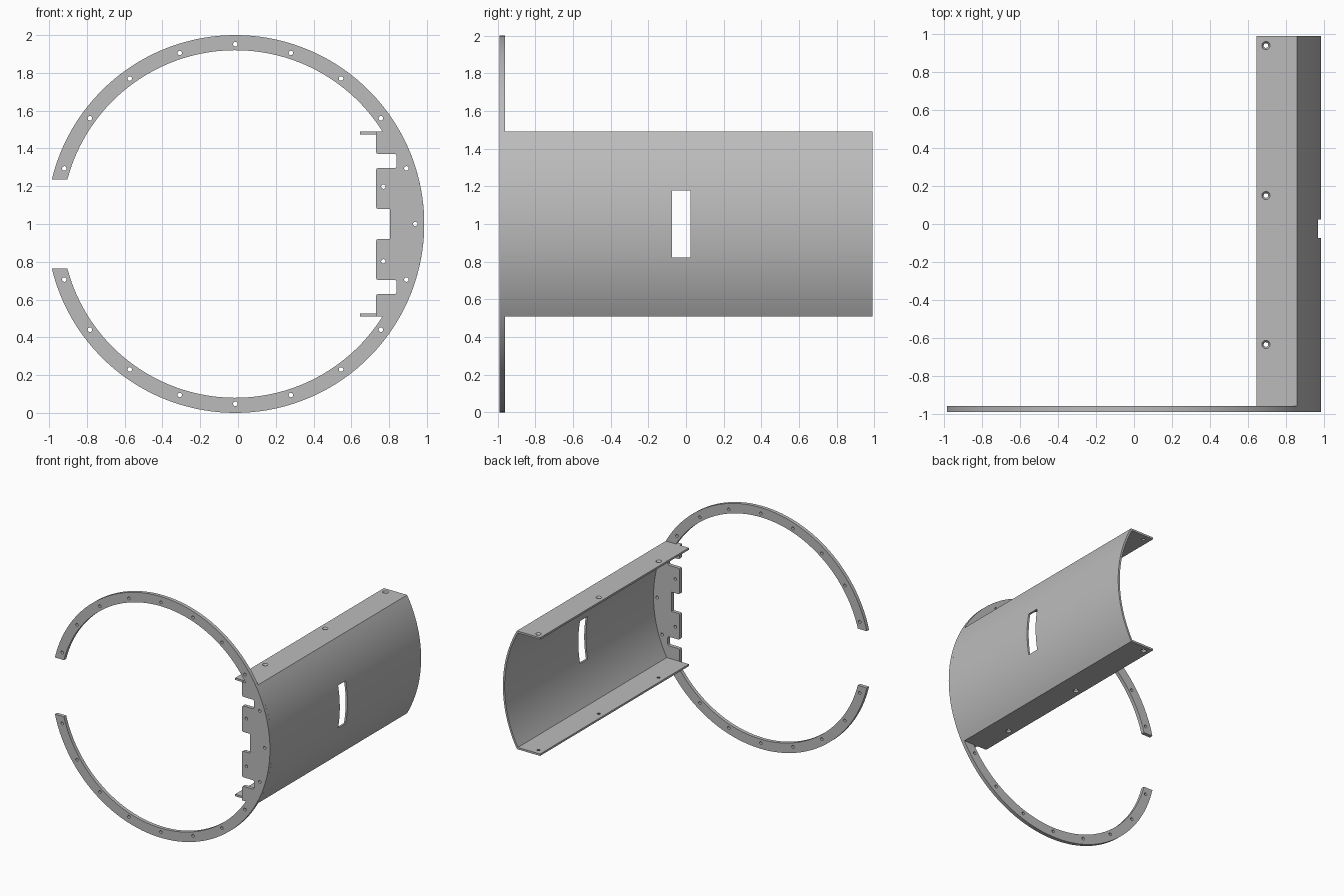
import bpy
import bmesh
from math import asin, cos, sin, pi, radians
from mathutils import Matrix, Vector

cube = bpy.data.objects.get("Cube")
if cube:
    bpy.data.objects.remove(cube, do_unlink=True)

CX, CZ = -0.014, 1.0            # ring centre
INNER, SHEET, EDGE = 0.92, 0.016, 0.49
FRONT, BACK, PLATE = -0.99, 0.99, 0.03

metal = bpy.data.materials.new("grey metal")
metal.use_nodes = True
grey = (0.5, 0.5, 0.5, 1)
metal.diffuse_color = grey
metal.node_tree.nodes["Principled BSDF"].inputs["Base Color"].default_value = grey


def arc(radius, start, end, steps, cx=CX, cz=CZ):
    angles = [start + (end - start) * i / steps for i in range(steps + 1)]
    return [(cx + radius * cos(a), cz + radius * sin(a)) for a in angles]


def circle(cx, cz, radius=0.012):
    return arc(radius, 0, 2 * pi, 16, cx, cz)[:-1]


def rounded(corners, radius):
    """Round every corner of an open path except its two ends."""
    pts = [Vector(c) for c in corners]
    path = [pts[0]]
    for a, p, b in zip(pts, pts[1:], pts[2:]):
        start = p + (a - p).normalized() * radius
        end = p + (b - p).normalized() * radius
        for i in range(5):
            t = i / 4
            path.append(start * (1 - t) ** 2 + p * 2 * t * (1 - t) + end * t * t)
    return [tuple(p) for p in path + [pts[-1]]]


def extrude_profile(name, outlines, y0, y1):
    """Fill outlines in the XZ plane (inner ones are holes), extrude along Y."""
    curve = bpy.data.curves.new(name, 'CURVE')
    curve.dimensions = '2D'
    curve.fill_mode = 'BOTH'
    curve.extrude = (y1 - y0) / 2
    for outline in outlines:
        spline = curve.splines.new('POLY')
        spline.points.add(len(outline) - 1)
        for point, (x, z) in zip(spline.points, outline):
            point.co = (x, z, 0, 1)
        spline.use_cyclic_u = True
    obj = bpy.data.objects.new(name, curve)
    bpy.context.collection.objects.link(obj)
    select(obj)
    bpy.ops.object.convert(target='MESH')
    obj = bpy.context.object
    obj.name = name
    obj.data.transform(Matrix.Translation((0, (y0 + y1) / 2, 0)) @ Matrix.Rotation(pi / 2, 4, 'X'))
    bm = bmesh.new()
    bm.from_mesh(obj.data)
    bmesh.ops.remove_doubles(bm, verts=bm.verts, dist=0.0001)
    bmesh.ops.recalc_face_normals(bm, faces=bm.faces)
    bm.to_mesh(obj.data)
    bm.free()
    obj.data.materials.clear()
    obj.data.materials.append(metal)
    return obj


def select(obj):
    bpy.ops.object.select_all(action='DESELECT')
    obj.select_set(True)
    bpy.context.view_layer.objects.active = obj


def smooth(obj):
    select(obj)
    bpy.ops.object.shade_smooth_by_angle(angle=radians(25))


# Open ring plate with a notched web on its left side
end_out = pi - asin(0.235)
end_in = pi - asin(0.235 / INNER)
web = asin(EDGE / INNER)
upper = [(0.805, 0.08), (0.73, 0.08), (0.73, 0.296), (0.84, 0.296),
         (0.84, 0.371), (0.73, 0.371), (0.73, EDGE)]
upper_path = [(x, CZ + z) for x, z in rounded(upper, 0.015)]
lower_path = [(x, 2 * CZ - z) for x, z in reversed(upper_path)]
outline = (arc(1, end_out, -end_out, 120)
           + arc(INNER, -end_in, -web, 48)
           + lower_path + upper_path
           + arc(INNER, web, end_in, 48))
holes = [circle(CX + 0.952 * cos(a), CZ + 0.952 * sin(a))
         for a in (radians(18 * i) for i in range(-9, 10))]
holes += [circle(0.77, CZ + s * 0.198) for s in (-1, 1)]
ring = extrude_profile("ring_plate", [outline] + holes, FRONT, FRONT + PLATE)
smooth(ring)

# Curved shell with an inward flange along each long edge
r_in = 1 - SHEET
a_out, a_in = asin(EDGE), asin((EDGE - SHEET) / r_in)
lip = 0.645
profile = ([(lip, CZ - EDGE)] + arc(1, -a_out, a_out, 40)
           + [(lip, CZ + EDGE), (lip, CZ + EDGE - SHEET)]
           + arc(r_in, a_in, -a_in, 40) + [(lip, CZ - EDGE + SHEET)])
shell = extrude_profile("curved_shell", [profile], FRONT + PLATE, BACK)

# Cutter: one slot and countersunk flange holes
bm = bmesh.new()
bmesh.ops.create_cube(bm, size=1, matrix=Matrix.Translation((0.97, -0.025, CZ))
                      @ Matrix.Diagonal((0.2, 0.1, 0.354, 1)))
for side in (1, -1):
    for y in (0.94, 0.15, -0.635):
        place = Matrix.Translation((0.695, y, CZ + side * (EDGE - SHEET / 2)))
        turn = Matrix.Rotation(0 if side > 0 else pi, 4, 'X')
        bmesh.ops.create_cone(bm, cap_ends=True, segments=20, radius1=0.009,
                              radius2=0.025, depth=0.026, matrix=place @ turn)
mesh = bpy.data.meshes.new("shell_cutter")
bm.to_mesh(mesh)
bm.free()
cutter = bpy.data.objects.new("shell_cutter", mesh)
cutter.hide_render = True
bpy.context.collection.objects.link(cutter)
cut = shell.modifiers.new("openings", 'BOOLEAN')
cut.operation = 'DIFFERENCE'
cut.solver = 'EXACT'
cut.object = cutter
select(shell)
bpy.ops.object.modifier_apply(modifier=cut.name)
bpy.data.objects.remove(cutter, do_unlink=True)
smooth(shell)
